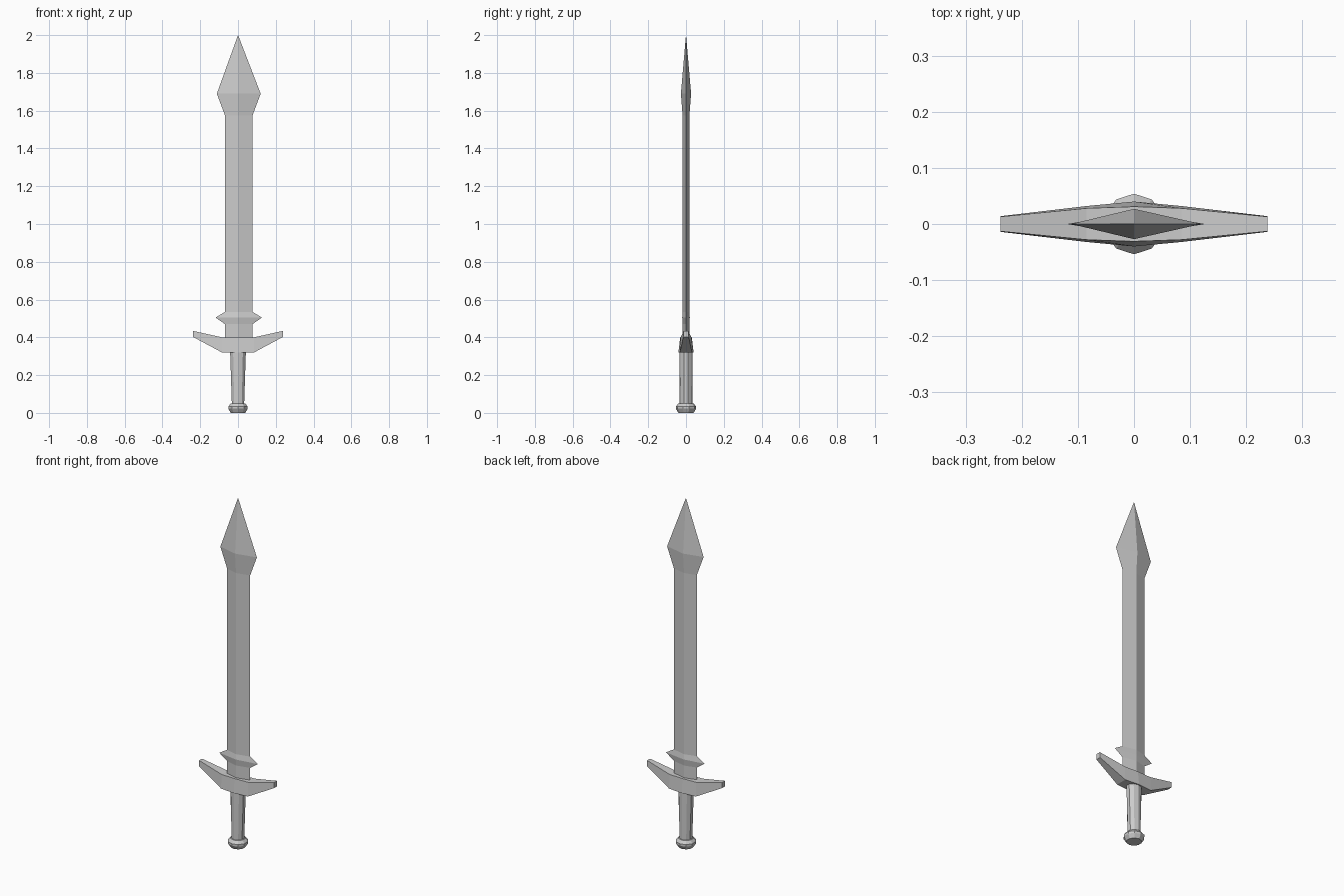
import bpy, bmesh, math

if "Cube" in bpy.data.objects:
    bpy.data.objects.remove(bpy.data.objects["Cube"])


def loft(name, rings):
    """Skin a list of equal-length point rings into a closed, flat-shaded solid."""
    bm = bmesh.new()
    rows = [[bm.verts.new(p) for p in ring] for ring in rings]
    n = len(rows[0])
    for a, b in zip(rows, rows[1:]):
        for i in range(n):
            j = (i + 1) % n
            bm.faces.new((a[i], a[j], b[j], b[i]))
    bm.faces.new(rows[0][::-1])
    bm.faces.new(rows[-1])
    bmesh.ops.remove_doubles(bm, verts=bm.verts, dist=1e-5)
    bmesh.ops.recalc_face_normals(bm, faces=bm.faces)
    mesh = bpy.data.meshes.new(name)
    bm.to_mesh(mesh)
    bm.free()
    obj = bpy.data.objects.new(name, mesh)
    bpy.context.collection.objects.link(obj)
    return obj


def ellipse(rx, ry, z, sides=10):
    step = 2 * math.pi / sides
    return [(rx * math.sin(i * step), ry * math.cos(i * step), z) for i in range(sides)]


def diamond(w, t, z):
    # edges sit very slightly to the right of the central ridge
    s = 0.004
    return [(w + s, 0, z), (0, t, z), (-w + s, 0, z), (0, -t, z)]


# Blade: diamond section with lower lugs and a spear-shaped head
blade_rings = [diamond(*p) for p in (
    (0.073, 0.018, 0.36), (0.073, 0.018, 0.47), (0.123, 0.020, 0.505),
    (0.073, 0.018, 0.535), (0.073, 0.018, 1.575), (0.116, 0.027, 1.69))]
blade_rings.append([(0, 0, 2.0)] * 4)
# the tip ring collapses to a point, so build it with tiny width first
blade_rings[-1] = diamond(0.0006, 0.0003, 2.0)
blade_rings[-1] = [(x * 0.1, y, z) for x, y, z in blade_rings[-1]]
loft("blade", blade_rings)

# Guard: swept-up arms, thickest at the middle (x, z low, z high, y low, y high)
half = [(0.0, 0.32, 0.40, 0.040, 0.031),
        (0.085, 0.32, 0.40, 0.032, 0.028),
        (0.238, 0.402, 0.434, 0.014, 0.013)]
stations = [(-x, *rest) for x, *rest in half[:0:-1]] + half
loft("guard", [[(x, -yl, zl), (x, yl, zl), (x, yh, zh), (x, -yh, zh)]
               for x, zl, zh, yl, yh in stations])

# Grip: ten-sided, flaring in width towards the guard
loft("grip", [ellipse(0.034, 0.034, 0.04), ellipse(0.044, 0.035, 0.33)])

# Pommel: ten-sided bevelled disc
loft("pommel", [ellipse(r, r, z) for r, z in (
    (0.040, 0.0), (0.054, 0.022), (0.054, 0.034), (0.040, 0.050))])
